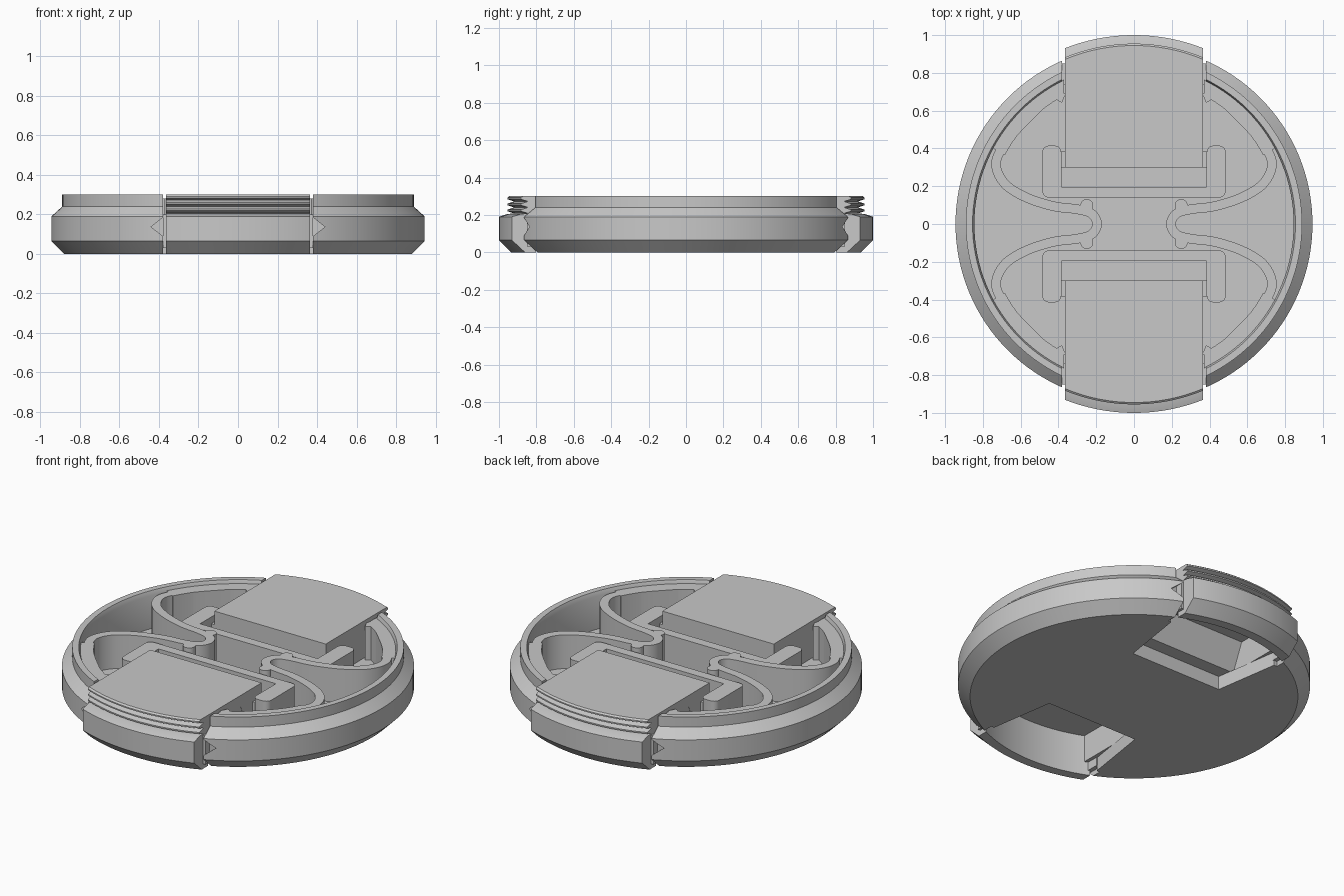
import bpy, bmesh, math
from mathutils import Vector, Matrix

if "Cube" in bpy.data.objects:
    bpy.data.objects.remove(bpy.data.objects["Cube"], do_unlink=True)

GREY = (0.58, 0.58, 0.58, 1)
grey = bpy.data.materials.new("plain_grey")
grey.use_nodes = True
grey.diffuse_color = GREY
grey.node_tree.nodes["Principled BSDF"].inputs["Base Color"].default_value = GREY

FLOOR = 0.08
TOP = 0.30
HALF = 0.365  # half width of a squeeze grip


def finish(bm, name, smooth=True):
    bmesh.ops.remove_doubles(bm, verts=bm.verts, dist=1e-5)
    bmesh.ops.recalc_face_normals(bm, faces=bm.faces)
    mesh = bpy.data.meshes.new(name)
    bm.to_mesh(mesh)
    bm.free()
    mesh.materials.append(grey)
    ob = bpy.data.objects.new(name, mesh)
    bpy.context.collection.objects.link(ob)
    if smooth:
        shade(ob)
    return ob


def activate(ob):
    bpy.ops.object.select_all(action='DESELECT')
    ob.select_set(True)
    bpy.context.view_layer.objects.active = ob


def shade(ob):
    activate(ob)
    bpy.ops.object.shade_smooth_by_angle(angle=math.radians(30))


def lathe(profile, start, sweep, steps):
    """Sweep a closed (radius, height) profile about z."""
    bm = bmesh.new()
    full = sweep > 6.28
    rings = []
    for i in range(steps if full else steps + 1):
        a = start + sweep * i / steps
        rings.append([bm.verts.new((r * math.cos(a), r * math.sin(a), z)) for r, z in profile])
    n = len(profile)
    for i in range(steps):
        a, b = rings[i], rings[(i + 1) % len(rings)]
        for j in range(n):
            k = (j + 1) % n
            if profile[j][0] == 0 and profile[k][0] == 0:
                continue
            bm.faces.new((a[j], b[j], b[k], a[k]))
    if not full:
        bm.faces.new(rings[0])
        bm.faces.new(rings[-1])
    bmesh.ops.dissolve_degenerate(bm, edges=bm.edges, dist=1e-6)
    return bm


def prism(points, push):
    """Extrude a closed outline along a vector."""
    bm = bmesh.new()
    face = bm.faces.new([bm.verts.new(p) for p in points])
    ext = bmesh.ops.extrude_face_region(bm, geom=[face])
    moved = [v for v in ext["geom"] if isinstance(v, bmesh.types.BMVert)]
    bmesh.ops.translate(bm, verts=moved, vec=push)
    bmesh.ops.recalc_face_normals(bm, faces=bm.faces)
    return bm


def box(name, x0, x1, y0, y1, z0, z1, rounding=0):
    bm = prism([(x0, y0, z0), (x1, y0, z0), (x1, y1, z0), (x0, y1, z0)], (0, 0, z1 - z0))
    if rounding:
        upright = [e for e in bm.edges if abs(e.verts[0].co.z - e.verts[1].co.z) > 0.01]
        bmesh.ops.bevel(bm, geom=upright, offset=rounding, segments=5, affect='EDGES', profile=0.5)
    return finish(bm, name)


def cut(target, cutter):
    cutter.hide_render = True
    mod = target.modifiers.new("cut", 'BOOLEAN')
    mod.object = cutter
    mod.solver = 'EXACT'
    activate(target)
    bpy.ops.object.modifier_apply(modifier=mod.name)
    bpy.data.objects.remove(cutter, do_unlink=True)


def spline(pts, steps=6):
    """Smooth path through the points."""
    p = [Vector(q) for q in pts]
    p = [2 * p[0] - p[1]] + p + [2 * p[-1] - p[-2]]
    out = []
    for a, b, c, d in zip(p, p[1:], p[2:], p[3:]):
        for i in range(steps):
            t = i / steps
            out.append(0.5 * (2 * b + (c - a) * t + (2 * a - 5 * b + 4 * c - d) * t * t
                              + (3 * b - a - 3 * c + d) * t ** 3))
    return out + [p[-2]]


# Round body: chamfered wall, stepped rim, flat floor
body = finish(lathe([(0, 0), (0.88, 0), (0.945, 0.065), (0.945, 0.19), (0.89, 0.24), (0.89, TOP),
                     (0.855, TOP), (0.845, 0.275), (0.845, FLOOR), (0, FLOOR)],
                    0, math.tau, 128), "round_body", False)
opening = [(0.30, 0.35), (0.36, 0.74), (0.38, 0.74), (0.38, 1.2)]
for s in (-1, 1):
    # Flared opening for each grip
    outline = [(x, s * y, -0.2) for x, y in opening] + [(-x, s * y, -0.2) for x, y in opening[::-1]]
    cut(body, finish(prism(outline, (0, 0, 0.8)), "grip_opening_cutter", False))
    # Pointed notches beside the grips
    for t in (-1, 1):
        wedge = [(t * 0.33, s * 0.81, 0.05), (t * 0.44, s * 0.81, 0.137), (t * 0.33, s * 0.81, 0.224)]
        cut(body, finish(prism(wedge, (0, s * 0.3, 0)), "notch_cutter", False))
shade(body)

# Grip section: ribbed outer wall with a flat ledge on top
grip_profile = [(0.88, 0), (0.935, 0), (1, 0.065), (1, 0.19), (0.955, 0.205)]
for i in range(3):
    z = 0.208 + i * 0.032
    grip_profile += [(0.92, z), (0.955, z + 0.012), (0.955, z + 0.02)]
grip_profile += [(0.945, TOP), (0.77, TOP), (0.77, 0.24), (0.88, 0.24)]

for s, side in ((-1, "front"), (1, "back")):
    bm = lathe(grip_profile, s * math.pi / 2 - 0.6, 1.2, 40)
    for t in (-1, 1):
        r = bmesh.ops.bisect_plane(bm, geom=bm.verts[:] + bm.edges[:] + bm.faces[:],
                                   plane_co=(t * HALF, 0, 0), plane_no=(t, 0, 0), clear_outer=True)
        rim = [e for e in r["geom_cut"] if isinstance(e, bmesh.types.BMEdge)]
        bmesh.ops.holes_fill(bm, edges=rim)
    finish(bm, side + "_grip_wall")

    # Sliding plate with a stepped underside
    section = [(0.30, TOP), (0.30, FLOOR), (0.43, FLOOR), (0.50, 0.24), (0.79, 0.24), (0.79, TOP)]
    finish(prism([(-HALF, s * y, z) for y, z in section], (2 * HALF, 0, 0)), side + "_grip_plate")

    # Guide around the inner end of the plate
    def span(a, b):
        return sorted((s * a, s * b))
    box(side + "_guide_bar", -0.45, 0.45, *span(0.14, 0.195), FLOOR - 0.01, 0.26)
    for t, hand in ((-1, "right"), (1, "left")):
        def across(a, b):
            return sorted((t * a, t * b))
        box(f"{side}_{hand}_guide_arm", *across(0.385, 0.485), *span(0.14, 0.415),
            FLOOR - 0.01, 0.26, 0.035)
        box(f"{side}_{hand}_grip_ear", *across(0.35, 0.388), *span(0.30, 0.385), FLOOR - 0.01, 0.22)
        # Side wall under the plate and the stop that fills the slot next to it
        box(f"{side}_{hand}_grip_side", *across(0.335, 0.364), *span(0.42, 0.82), FLOOR, 0.25)
        box(f"{side}_{hand}_grip_stop", *across(0.355, 0.381), *span(0.735, 0.85), 0.03, 0.20)

# Looping spring walls, one on each side
half_path = [(0.372, 0.665), (0.43, 0.68), (0.55, 0.575), (0.66, 0.455), (0.73, 0.33), (0.69, 0.22),
             (0.58, 0.145), (0.43, 0.095), (0.30, 0.078), (0.225, 0.055), (0.195, 0)]
path = half_path + [(x, -y) for x, y in reversed(half_path[:-1])]
for t, hand in ((-1, "right"), (1, "left")):
    line = spline([(t * x, y) for x, y in path])
    edges = ([], [])
    for i, p in enumerate(line):
        d = (line[min(i + 1, len(line) - 1)] - line[max(i - 1, 0)]).normalized() * 0.025
        edges[0].append((p.x - d.y, p.y + d.x, FLOOR - 0.01))
        edges[1].append((p.x + d.y, p.y - d.x, FLOOR - 0.01))
    bm = bmesh.new()
    rows = [[bm.verts.new(p) for p in e] for e in edges]
    for i in range(len(line) - 1):
        bm.faces.new((rows[0][i], rows[0][i + 1], rows[1][i + 1], rows[1][i]))
    ext = bmesh.ops.extrude_face_region(bm, geom=bm.faces[:])
    bmesh.ops.translate(bm, vec=(0, 0, 0.21),
                        verts=[v for v in ext["geom"] if isinstance(v, bmesh.types.BMVert)])
    finish(bm, hand + "_spring_wall")

    for s, side in ((-1, "front"), (1, "back")):
        # Small round bump on the spring
        bm = bmesh.new()
        bmesh.ops.create_cone(bm, cap_ends=True, segments=24, radius1=0.034, radius2=0.034, depth=0.21,
                              matrix=Matrix.Translation((t * 0.25, s * 0.098, 0.175)))
        finish(bm, f"{side}_{hand}_spring_bump")
        # Shelf joining the spring to the rim
        mid = math.atan2(s * 0.86, t * 0.8)
        shelf = [(0.775, FLOOR - 0.01), (0.775, 0.28), (0.85, 0.28), (0.85, FLOOR - 0.01)]
        bm = lathe(shelf, mid - 0.33, 0.66, 24)
        cut_line = bmesh.ops.bisect_plane(bm, geom=bm.verts[:] + bm.edges[:] + bm.faces[:],
                                          plane_co=(t * 0.37, 0, 0), plane_no=(-t, 0, 0),
                                          clear_outer=True)["geom_cut"]
        bmesh.ops.holes_fill(bm, edges=[e for e in cut_line if isinstance(e, bmesh.types.BMEdge)])
        finish(bm, f"{side}_{hand}_rim_shelf")
